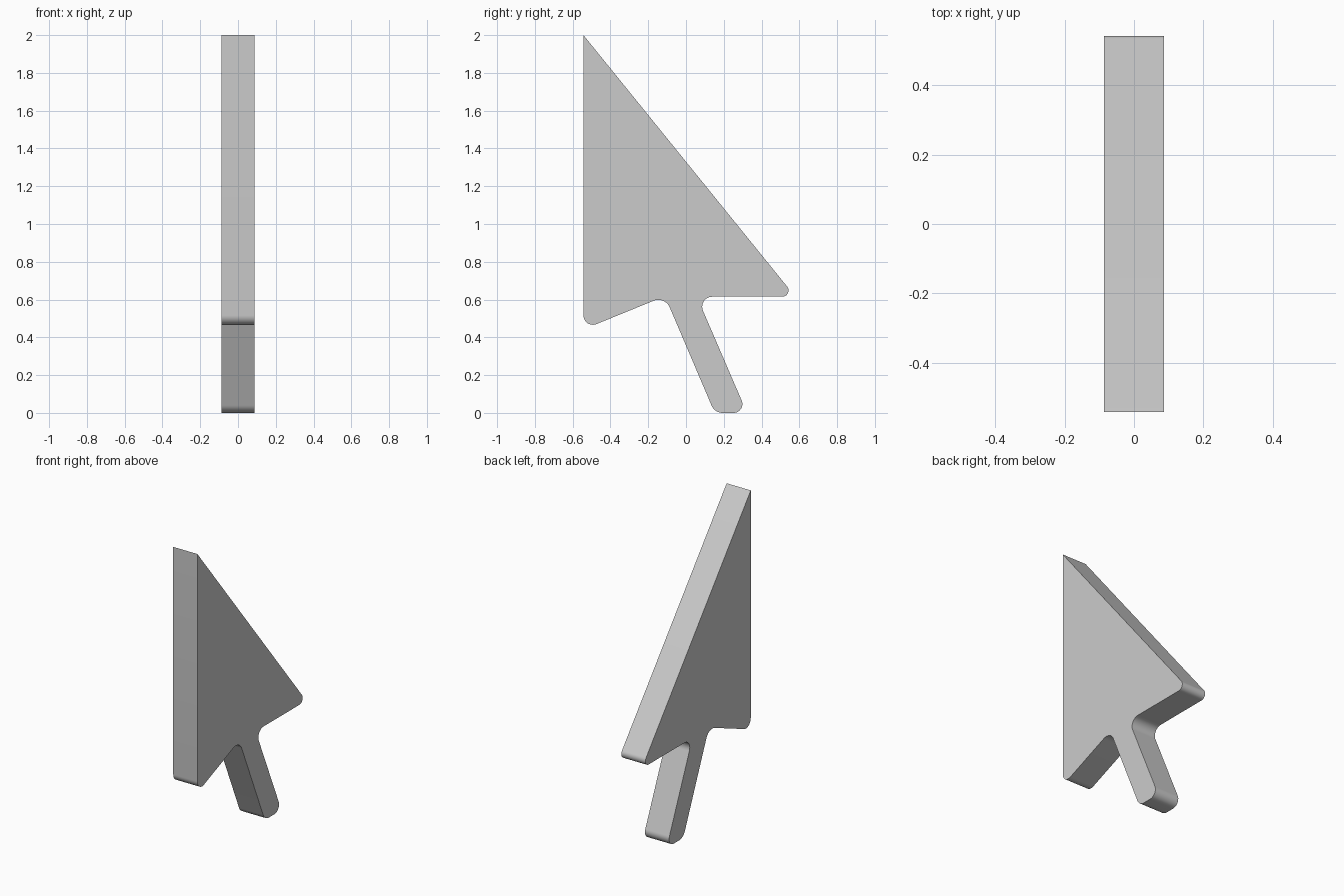
import bpy, bmesh, math
from mathutils import Vector

if "Cube" in bpy.data.objects:
    bpy.data.objects.remove(bpy.data.objects["Cube"])

HALF_X = 0.087   # half thickness of the plate
SEGMENTS = 10    # steps per rounded corner

# Outline corners in the side view: (y, z, corner radius)
corners = [
    (-0.543, 2.000, 0.0),     # sharp tip
    (-0.543, 0.442, 0.050),   # lower left barb
    (-0.1115, 0.618, 0.065),  # left notch
    (0.152, 0.000, 0.065),    # tail end, left
    (0.323, 0.000, 0.047),    # tail end, right
    (0.058, 0.615, 0.053),    # right notch
    (0.579, 0.615, 0.033),    # right barb
]


def rounded_outline(pts):
    """Replace each corner with a circular arc of the given radius."""
    out = []
    for i, (y, z, r) in enumerate(pts):
        p = Vector((y, z))
        if r == 0:
            out.append(p)
            continue
        a = (Vector(pts[i - 1][:2]) - p).normalized()
        b = (Vector(pts[(i + 1) % len(pts)][:2]) - p).normalized()
        half = a.angle(b) / 2
        centre = p + (a + b).normalized() * (r / math.sin(half))
        tangent = r / math.tan(half)
        start, end = p + a * tangent - centre, p + b * tangent - centre
        a0 = math.atan2(start.y, start.x)
        sweep = math.atan2(start.x * end.y - start.y * end.x, start.dot(end))
        for k in range(SEGMENTS + 1):
            t = a0 + sweep * k / SEGMENTS
            out.append(centre + Vector((math.cos(t), math.sin(t))) * r)
    return out


# Arrow plate: outline face extruded through its thickness
bm = bmesh.new()
face = bm.faces.new([bm.verts.new((-HALF_X, p.x, p.y)) for p in rounded_outline(corners)])
extruded = bmesh.ops.extrude_face_region(bm, geom=[face], use_keep_orig=True)
moved = [g for g in extruded["geom"] if isinstance(g, bmesh.types.BMVert)]
bmesh.ops.translate(bm, verts=moved, vec=(2 * HALF_X, 0, 0))
bmesh.ops.recalc_face_normals(bm, faces=bm.faces)

mesh = bpy.data.meshes.new("arrow_plate")
bm.to_mesh(mesh)
bm.free()
plate = bpy.data.objects.new("arrow_plate", mesh)
bpy.context.collection.objects.link(plate)

# Smooth rounded corners, crisp rims
bpy.context.view_layer.objects.active = plate
plate.select_set(True)
bpy.ops.object.shade_smooth_by_angle(angle=math.radians(30))
